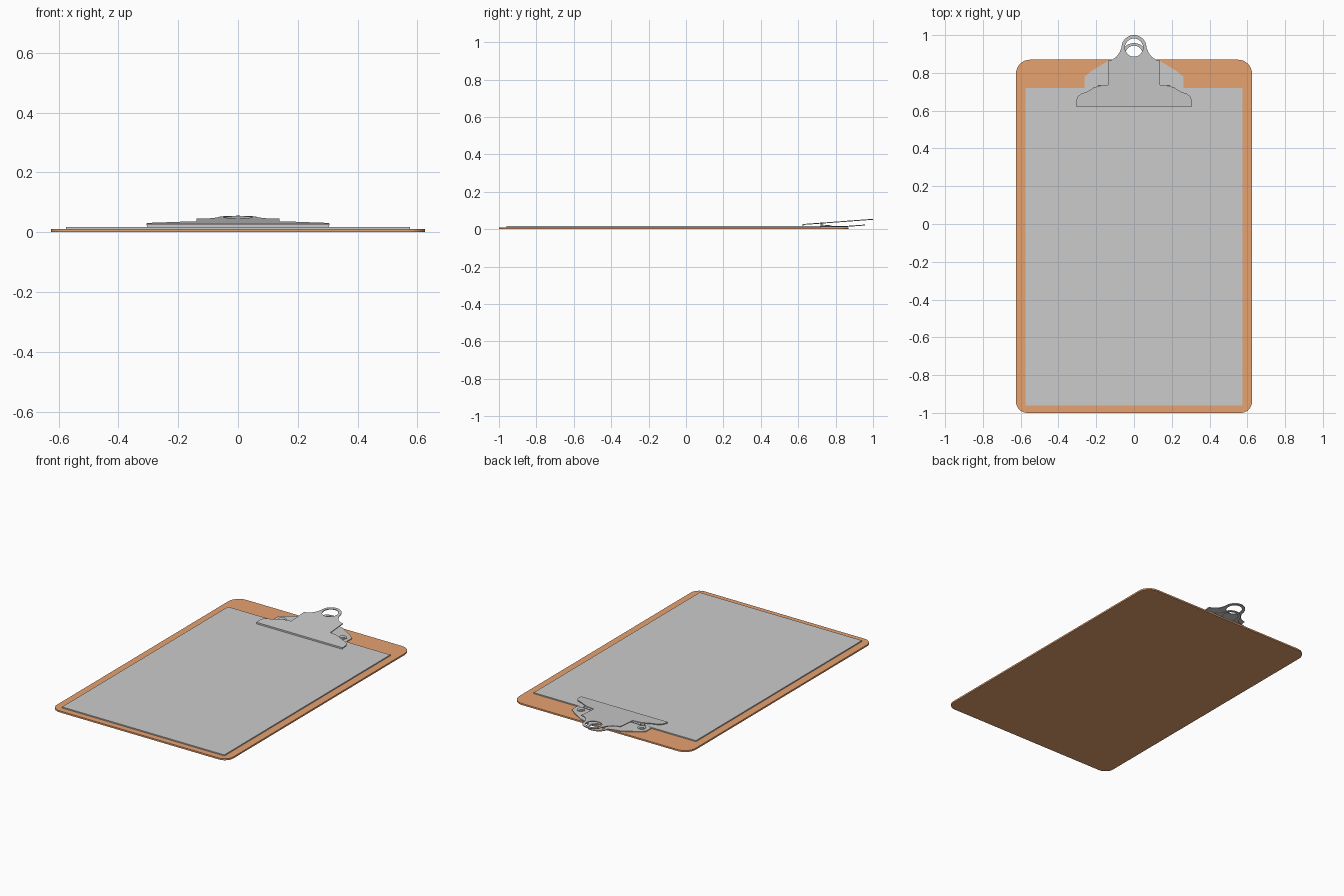
import bpy, bmesh
from math import cos, sin, pi, radians

if "Cube" in bpy.data.objects:
    bpy.data.objects.remove(bpy.data.objects["Cube"])


def arc(cx, cy, r, a0, a1, n):
    """Points on an arc, angles in degrees."""
    return [(cx + r * cos(radians(a0 + (a1 - a0) * i / n)),
             cy + r * sin(radians(a0 + (a1 - a0) * i / n))) for i in range(n + 1)]


def mirrored(right):
    """Close a right-hand half outline (bottom to top) with its mirror image."""
    return right + [(-x, y) for x, y in reversed(right) if x > 1e-4]


def plate(name, outline, thick, height, hole=None):
    """Sheet cut to an outline; height(y) gives the underside level."""
    bm = bmesh.new()
    for loop in [outline] + ([hole] if hole else []):
        vs = [bm.verts.new((x, y, 0)) for x, y in loop]
        for i, v in enumerate(vs):
            bm.edges.new((v, vs[(i + 1) % len(vs)]))
    bmesh.ops.triangle_fill(bm, use_beauty=True, use_dissolve=False, edges=bm.edges[:])
    ext = bmesh.ops.extrude_face_region(bm, geom=bm.faces[:])
    top = [v for v in ext["geom"] if isinstance(v, bmesh.types.BMVert)]
    bmesh.ops.translate(bm, verts=top, vec=(0, 0, thick))
    for v in bm.verts:
        v.co.z += height(v.co.y)
    bmesh.ops.recalc_face_normals(bm, faces=bm.faces[:])
    me = bpy.data.meshes.new(name)
    bm.to_mesh(me)
    bm.free()
    ob = bpy.data.objects.new(name, me)
    bpy.context.collection.objects.link(ob)
    return ob


def cylinder(name, loc, r, depth, rot=(0, 0, 0)):
    bpy.ops.mesh.primitive_cylinder_add(vertices=24, radius=r, depth=depth, location=loc, rotation=rot)
    bpy.context.object.name = name
    bpy.ops.object.shade_smooth_by_angle()


def box(name, loc, size):
    bpy.ops.mesh.primitive_cube_add(size=1, location=loc)
    ob = bpy.context.object
    ob.name = name
    ob.scale = size


def lever_z(y):
    return 0.022 + (y - 0.62) * 0.074


# Board with rounded corners
board = plate("board", mirrored(arc(0.565, -0.94, 0.06, -90, 0, 8) + arc(0.55, 0.795, 0.075, 0, 90, 8)),
              0.01, lambda y: 0)
orange = bpy.data.materials.new("orange_board")
orange.diffuse_color = (0.8, 0.36, 0.16, 1)
orange.use_nodes = True
orange.node_tree.nodes["Principled BSDF"].inputs["Base Color"].default_value = orange.diffuse_color
board.data.materials.append(orange)

# Paper stack
box("paper", (0, -0.12, 0.0135), (1.15, 1.68, 0.007))

# Clip base plate, its finger loop rising past the board edge
base = [(0.2, 0.7), (0.25, 0.705), (0.262, 0.725), (0.262, 0.78), (0.225, 0.81), (0.14, 0.862),
        (0.09, 0.875)] + arc(0, 0.892, 0.066, 0, 90, 14)
plate("clip_base", mirrored(base), 0.005, lambda y: 0.0115 + max(0, y - 0.85) * 0.075,
      arc(0, 0.897, 0.047, 0, 345, 23))

# Clip lever, tilted upwards to the hanging loop
lever = [(0.306, 0.622), (0.306, 0.655), (0.298, 0.675), (0.28, 0.69), (0.25, 0.7), (0.22, 0.717),
         (0.19, 0.73), (0.138, 0.737), (0.138, 0.865), (0.115, 0.87), (0.095, 0.884),
         (0.078, 0.905)] + arc(0, 0.934, 0.066, 0, 90, 14)
plate("clip_lever", mirrored(lever), 0.005, lever_z, arc(0, 0.934, 0.048, 0, 345, 23))

# Gripping lip, pressed onto the paper
box("clip_lip", (0, 0.6255, 0.022), (0.61, 0.007, 0.01))

# Hinge rod under the lever, lever tabs and rivets
cylinder("hinge_rod", (0, 0.728, 0.0235), 0.006, 0.38, (0, pi / 2, 0))
for side, s in (("left", -1), ("right", 1)):
    box("hinge_tab_" + side, (s * 0.18, 0.723, 0.023), (0.07, 0.006, 0.014))
    cylinder("rivet_" + side, (s * 0.215, 0.755, 0.0175), 0.024, 0.006)
    cylinder("rivet_cap_" + side, (s * 0.215, 0.755, 0.0205), 0.013, 0.005)
